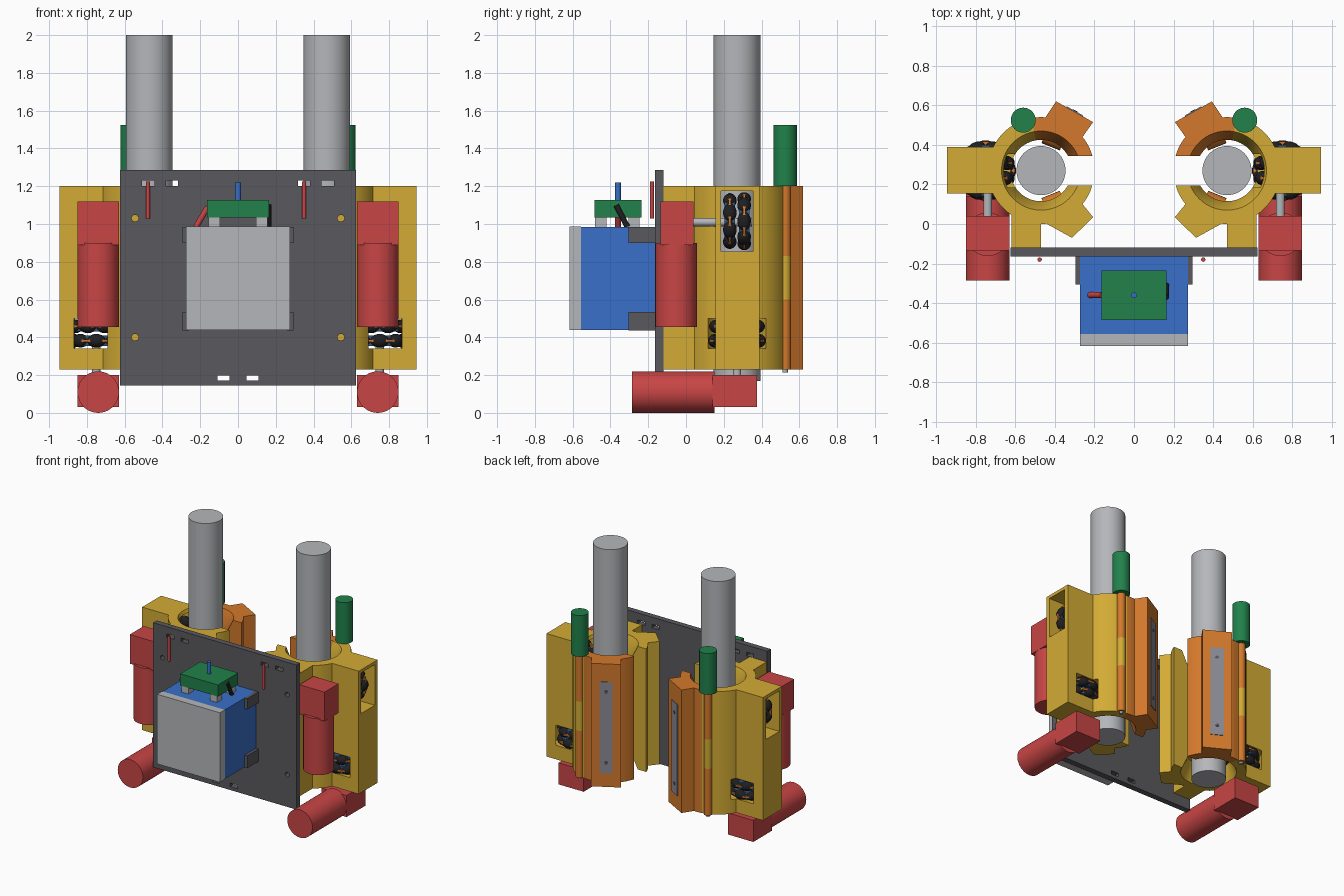
import bpy, bmesh
from math import pi, sin, cos, asin, radians
from mathutils import Vector, Matrix

cube = bpy.data.objects.get("Cube")
if cube:
    bpy.data.objects.remove(cube)

COLOURS = {
    "yellow": (0.65, 0.41, 0.035), "orange": (0.65, 0.19, 0.025),
    "light_grey": (0.46, 0.47, 0.49), "dark_grey": (0.1, 0.1, 0.113),
    "mid_grey": (0.25, 0.25, 0.29), "red": (0.58, 0.06, 0.06),
    "blue": (0.04, 0.16, 0.58), "green": (0.015, 0.22, 0.07),
    "black": (0.014, 0.014, 0.016), "steel_blue": (0.03, 0.1, 0.22),
}
MATS = {}
for name, rgb in COLOURS.items():
    m = bpy.data.materials.new(name)
    m.use_nodes = True
    m.diffuse_color = (*rgb, 1)
    m.node_tree.nodes["Principled BSDF"].inputs["Base Color"].default_value = (*rgb, 1)
    MATS[name] = m


# Shape helpers: each adds geometry to a bmesh
def box(bm, x, y, z):
    size = Matrix.Diagonal((x[1] - x[0], y[1] - y[0], z[1] - z[0], 1))
    mid = Matrix.Translation(((x[0] + x[1]) / 2, (y[0] + y[1]) / 2, (z[0] + z[1]) / 2))
    bmesh.ops.create_cube(bm, size=1, matrix=mid @ size)


def rod(bm, p, q, r, sides=40):
    p, q = Vector(p), Vector(q)
    turn = (q - p).to_track_quat('Z', 'Y').to_matrix().to_4x4()
    bmesh.ops.create_cone(bm, cap_ends=True, segments=sides, radius1=r, radius2=r,
                          depth=(q - p).length, matrix=Matrix.Translation((p + q) / 2) @ turn)


def prism(bm, points, z0, z1):
    face = bm.faces.new([bm.verts.new((x, y, z0)) for x, y in points])
    up = bmesh.ops.extrude_face_region(bm, geom=[face])["geom"]
    bmesh.ops.translate(bm, verts=[v for v in up if isinstance(v, bmesh.types.BMVert)],
                        vec=(0, 0, z1 - z0))


def finish(name, bm, colour, mirror=False, cutters=()):
    bmesh.ops.recalc_face_normals(bm, faces=bm.faces[:])
    mesh = bpy.data.meshes.new(name)
    bm.to_mesh(mesh)
    bm.free()
    ob = bpy.data.objects.new(name, mesh)
    bpy.context.collection.objects.link(ob)
    if colour:
        mesh.materials.append(MATS[colour])
    bpy.ops.object.select_all(action='DESELECT')
    bpy.context.view_layer.objects.active = ob
    ob.select_set(True)
    for c in cutters:
        mod = ob.modifiers.new("cut", 'BOOLEAN')
        mod.operation, mod.solver, mod.object = 'DIFFERENCE', 'EXACT', c
        bpy.ops.object.modifier_apply(modifier=mod.name)
    if colour:
        bpy.ops.object.shade_smooth_by_angle(angle=radians(30))
    else:
        ob.hide_render = True
    if mirror:
        ob.modifiers.new("mirror", 'MIRROR').use_mirror_merge = False
    return ob


def part(name, colour, shape, *args, mirror=False, cutters=()):
    bm = bmesh.new()
    shape(bm, *args)
    return finish(name, bm, colour, mirror, cutters)


CX, CY, Z0, Z1 = 0.47, 0.27, 0.23, 1.2


# Clamp ring sector with funnel-shaped mouths, ending at the flat slot edge
def sector(bm, sign):
    profile = [(0.2, Z0), (0.155, Z0 + 0.1), (0.155, Z1 - 0.1), (0.2, Z1), (0.27, Z1), (0.27, Z0)]
    start, steps, rows = radians(80), 40, []
    for i in range(steps + 1):
        row = []
        for r, z in profile:
            a = start + (sign * (pi - asin(0.075 / r)) - start) * i / steps
            row.append(bm.verts.new((CX + r * cos(a), CY + r * sin(a), z)))
        rows.append(row)
    n = len(profile)
    for a, b in zip(rows, rows[1:]):
        for j in range(n):
            bm.faces.new((a[j], a[(j + 1) % n], b[(j + 1) % n], b[j]))
    bm.faces.new(rows[0])
    bm.faces.new(rows[-1])


# Guide poles
part("guide_pole", "light_grey", rod, (CX, CY, 0.17), (CX, CY, 2), 0.124, 64, mirror=True)

# Housing with wheel pockets
upper_cut = part("upper_pocket_cutter", None, box, (0.55, 1), (0.185, 0.355), (0.855, 1.175))
lower_cut = part("lower_pocket_cutter", None, rod, (0.75, CY, 0.34), (0.75, CY, 0.5), 0.165)
pockets = (upper_cut, lower_cut)
part("housing_ring", "yellow", sector, -1, mirror=True, cutters=pockets)
part("housing_arm", "yellow", box, (0.69, 0.945), (0.155, 0.39), (Z0, Z1), mirror=True, cutters=pockets)
part("housing_leg", "yellow", box, (0.47, 0.62), (-0.12, 0.06), (Z0, Z1), mirror=True)
part("fixed_jaw", "yellow", prism,
     [(0.313, -0.07), (0.207, 0.035), (0.26, 0.1), (0.36, 0.06), (0.45, 0.03), (0.44, 0)],
     Z0, Z1, mirror=True)

# Hinged gate
part("gate_ring", "orange", sector, 1, mirror=True)
part("gate_jaw", "orange", prism,
     [(0.394, 0.62), (0.207, 0.515), (0.26, 0.44), (0.45, 0.5), (0.45, 0.535)], Z0, Z1, mirror=True)
tilt = Matrix.Translation((0.3, 0.568, 0)) @ Matrix.Rotation(radians(29.3), 4, 'Z')
bm = bmesh.new()
box(bm, (-0.048, 0.048), (-0.004, 0.004), (0.34, 1.06))
bm.transform(tilt)
finish("gate_plate", bm, "mid_grey", True)
bm = bmesh.new()
for z in (0.42, 0.98):
    rod(bm, (0, 0, z), (0, 0.007, z), 0.012, 16)
bm.transform(tilt)
finish("gate_plate_screws", bm, "dark_grey", True)

# Hinge knuckles, pin and spring tube
HX, HY = 0.56, 0.525
bm = bmesh.new()
for lo, hi in ((Z0, 0.6), (0.83, Z1)):
    rod(bm, (HX, HY, lo), (HX, HY, hi), 0.03)
finish("gate_knuckles", bm, "orange", True)
part("housing_knuckle", "yellow", rod, (HX, HY, 0.6), (HX, HY, 0.83), 0.03, mirror=True)
part("hinge_pin", "light_grey", rod, (HX, HY, 0.215), (HX, HY, 0.24), 0.014, mirror=True)
part("hinge_motor", "green", rod, (HX, HY, Z1), (HX, HY, 1.525), 0.063, mirror=True)

# Small idler rollers in the jaws
bm = bmesh.new()
for angle in (112, -112):
    out = Vector((cos(radians(angle)), sin(radians(angle)), 0))
    side = Vector((-out.y, out.x, 0)) * 0.05
    for z in (0.42, 1.0):
        c = Vector((CX, CY, z)) + out * 0.19
        rod(bm, c - side, c + side, 0.06, 24)
finish("idler_rollers", bm, "orange", True)


# Double roller wheels
def wheel(name, place):
    hub, rollers, bands = bmesh.new(), bmesh.new(), bmesh.new()
    for layer, z in enumerate((-0.038, 0.038)):
        rod(hub, (0, 0, z - 0.028), (0, 0, z + 0.028), 0.13, 32)
        rod(bands, (0, 0, z - 0.007), (0, 0, z + 0.007), 0.148, 32)
        for i in range(8):
            spin = Matrix.Rotation((i + layer / 2) * pi / 4, 4, 'Z')
            shape = Matrix.Translation((0.118, 0, z)) @ Matrix.Diagonal((0.036, 0.05, 0.036, 1))
            bmesh.ops.create_uvsphere(rollers, u_segments=14, v_segments=10, radius=1,
                                      matrix=spin @ shape)
    for bm, kind, colour in ((hub, "hub", "steel_blue"), (rollers, "rollers", "black"),
                             (bands, "bands", "orange")):
        bm.transform(place)
        finish(name + "_" + kind, bm, colour, True)


wheel("drive_wheel", Matrix.Translation((0.76, CY, 1.015)) @ Matrix.Rotation(pi / 2, 4, 'X'))
wheel("turn_wheel", Matrix.Translation((0.75, CY, 0.42)))

# Motors with gearboxes and shafts
MX = 0.74
part("drive_motor", "red", rod, (MX, -0.052, 0.455), (MX, -0.052, 0.9), 0.11, mirror=True)
part("drive_gearbox", "red", box, (0.63, 0.85), (-0.135, 0.04), (0.89, 1.12), mirror=True)
part("drive_shaft", "light_grey", rod, (MX, 0.03, 1.01), (MX, 0.35, 1.01), 0.022, mirror=True)
part("turn_motor", "red", rod, (MX, -0.285, 0.11), (MX, 0.15, 0.11), 0.11, mirror=True)
part("turn_gearbox", "red", box, (0.63, 0.85), (0.14, 0.375), (0.03, 0.2), mirror=True)
part("turn_shaft", "light_grey", rod, (0.75, CY, 0.19), (0.75, CY, 0.4), 0.022, mirror=True)

# Front plate with slots and bolt holes
bm = bmesh.new()
for s in (-1, 1):
    for x, z in ((0.35, 1.215), (0.475, 1.215), (0.077, 0.185)):
        box(bm, (s * x - 0.032, s * x + 0.032), (-0.3, 0), (z - 0.014, z + 0.014))
    for z in (0.4, 1.03):
        rod(bm, (s * 0.545, -0.3, z), (s * 0.545, 0, z), 0.018, 20)
plate_cut = finish("plate_cutter", bm, None)
part("front_plate", "dark_grey", box, (-0.625, 0.625), (-0.165, -0.12), (0.145, 1.285),
     cutters=(plate_cut,))
for c in (*pockets, plate_cut):
    bpy.data.objects.remove(c)

# Equipment box with lid and brackets
part("equipment_box", "blue", box, (-0.272, 0.272), (-0.556, -0.16), (0.44, 0.985))
part("box_lid", "light_grey", box, (-0.274, 0.274), (-0.617, -0.555), (0.438, 0.987))
bm = bmesh.new()
for z in ((0.437, 0.535), (0.9, 0.985)):
    box(bm, (0.26, 0.295), (-0.305, -0.16), z)
finish("box_brackets", bm, "dark_grey", True)

# Circuit unit on feet with antenna and leads
part("circuit_unit", "green", box, (-0.165, 0.165), (-0.485, -0.235), (1.035, 1.127))
bm = bmesh.new()
for y in (-0.452, -0.275):
    box(bm, (0.095, 0.155), (y - 0.03, y + 0.03), (0.98, 1.04))
finish("unit_feet", bm, "light_grey", True)
part("antenna", "blue", rod, (0, -0.36, 1.12), (0, -0.36, 1.22), 0.015, 20)
part("red_lead", "red", rod, (-0.16, -0.36, 1.09), (-0.222, -0.36, 0.985), 0.015, 20)
part("black_lead", "black", rod, (0.163, -0.37, 1.1), (0.163, -0.31, 0.985), 0.015, 20)

# Warning lamps in front of the plate
for side, x in (("right", -0.477), ("left", 0.35)):
    part(side + "_lamp_rod", "red", rod, (x, -0.18, 1.03), (x, -0.18, 1.225), 0.011, 20)
